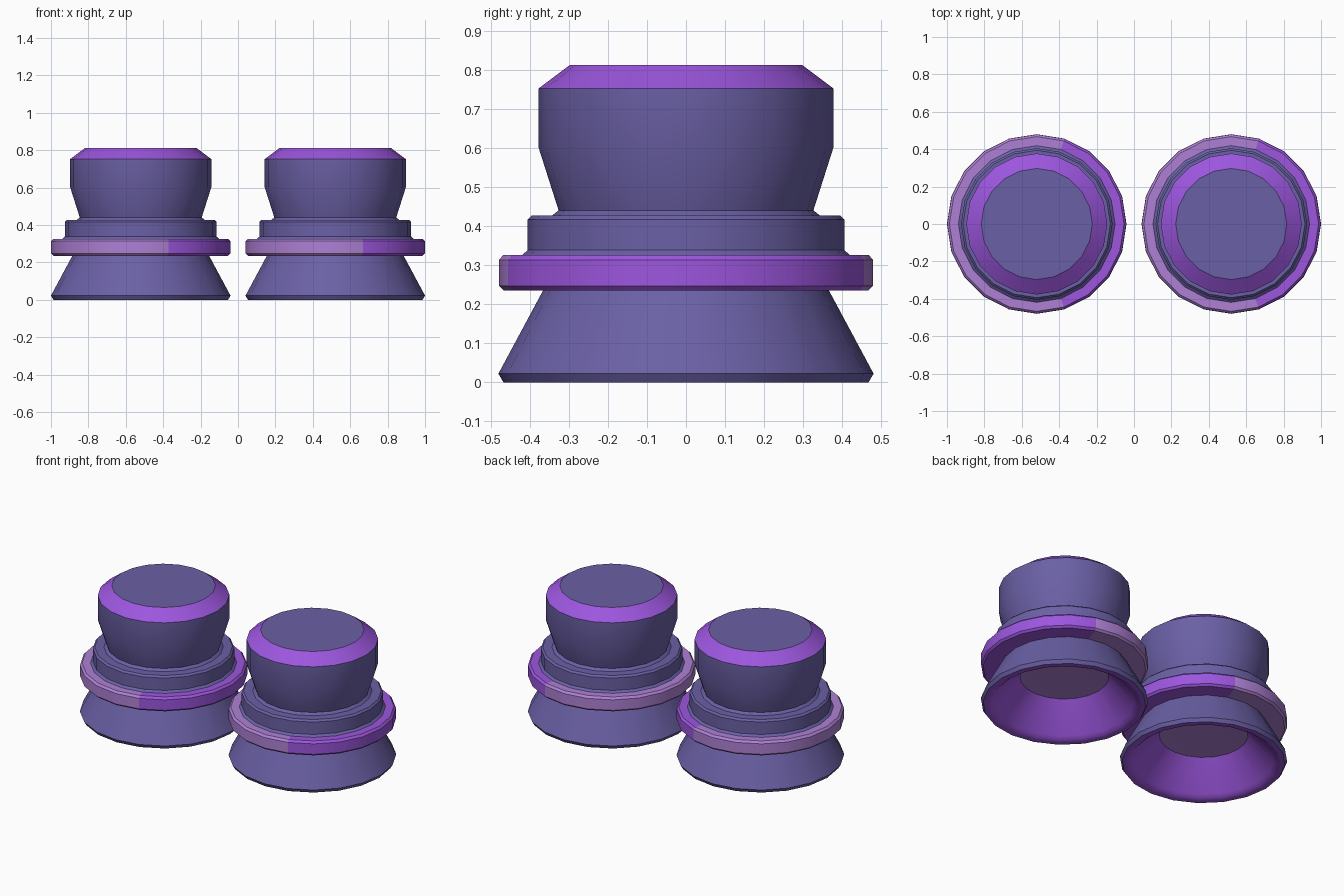
import bpy, bmesh, math

if "Cube" in bpy.data.objects:
    bpy.data.objects.remove(bpy.data.objects["Cube"])

SIDES = 20


def material(name, srgb):
    m = bpy.data.materials.new(name)
    m.diffuse_color = [((c / 255 + 0.055) / 1.055) ** 2.4 for c in srgb] + [1]
    m.use_nodes = True
    m.node_tree.nodes["Principled BSDF"].inputs["Base Color"].default_value = m.diffuse_color
    return m


SLATE = material("slate violet", (106, 96, 165))
PURPLE = material("bright purple", (156, 86, 222))
LILAC = material("pale lilac", (174, 128, 212))


def lathe(name, profile, mats, rule, cx, closed=False, angle=25):
    """Spin (radius, z) points about z; rule(segment, local face centre) gives the material index."""
    bm = bmesh.new()
    rings = []
    for r, z in profile:
        if r == 0:
            rings.append([bm.verts.new((0, 0, z))] * SIDES)
        else:
            rings.append([bm.verts.new((r * math.cos(2 * math.pi * i / SIDES),
                                        r * math.sin(2 * math.pi * i / SIDES), z))
                          for i in range(SIDES)])
    count = len(profile) if closed else len(profile) - 1
    for s in range(count):
        a, b = rings[s], rings[(s + 1) % len(rings)]
        for i in range(SIDES):
            j = (i + 1) % SIDES
            corners = list(dict.fromkeys([a[i], a[j], b[j], b[i]]))
            f = bm.faces.new(corners)
            f.material_index = rule(s, f.calc_center_median())
    bm.normal_update()
    me = bpy.data.meshes.new(name)
    bm.to_mesh(me)
    bm.free()
    for m in mats:
        me.materials.append(m)
    ob = bpy.data.objects.new(name, me)
    ob.location.x = cx
    bpy.context.collection.objects.link(ob)
    bpy.ops.object.select_all(action='DESELECT')
    ob.select_set(True)
    bpy.context.view_layer.objects.active = ob
    bpy.ops.object.shade_smooth_by_angle(angle=math.radians(angle))
    return ob


for side, cx in (("left", -0.52), ("right", 0.52)):
    # flared hollow skirt: lilac ceiling, purple inner cone and rim, slate outside
    lathe(side + "_skirt",
          [(0, 0.19), (0.255, 0.18), (0.405, 0.022), (0.425, 0.005), (0.445, 0.0),
           (0.467, 0.0), (0.48, 0.022), (0.363, 0.24)],
          [LILAC, PURPLE, SLATE], lambda s, c: (0, 1, 1, 1, 1, 2, 2)[s], cx, angle=35)
    # two-tone ring: purple on the +x side, lilac elsewhere
    lathe(side + "_ring",
          [(0.35, 0.235), (0.467, 0.235), (0.479, 0.247), (0.479, 0.313), (0.467, 0.326), (0.35, 0.326)],
          [LILAC, PURPLE], lambda s, c: int(math.cos(math.atan2(c.y, c.x)) > 0.31), cx, True)
    # slate collar with fillets at foot and neck
    lathe(side + "_collar",
          [(0.42, 0.325), (0.405, 0.338), (0.405, 0.416), (0.394, 0.427), (0.342, 0.427), (0.326, 0.44)],
          [SLATE], lambda s, c: 0, cx)
    # knob with purple chamfer and slate top
    lathe(side + "_knob",
          [(0.326, 0.44), (0.377, 0.60), (0.377, 0.752), (0.297, 0.812), (0, 0.812)],
          [SLATE, PURPLE], lambda s, c: int(s == 2), cx)
